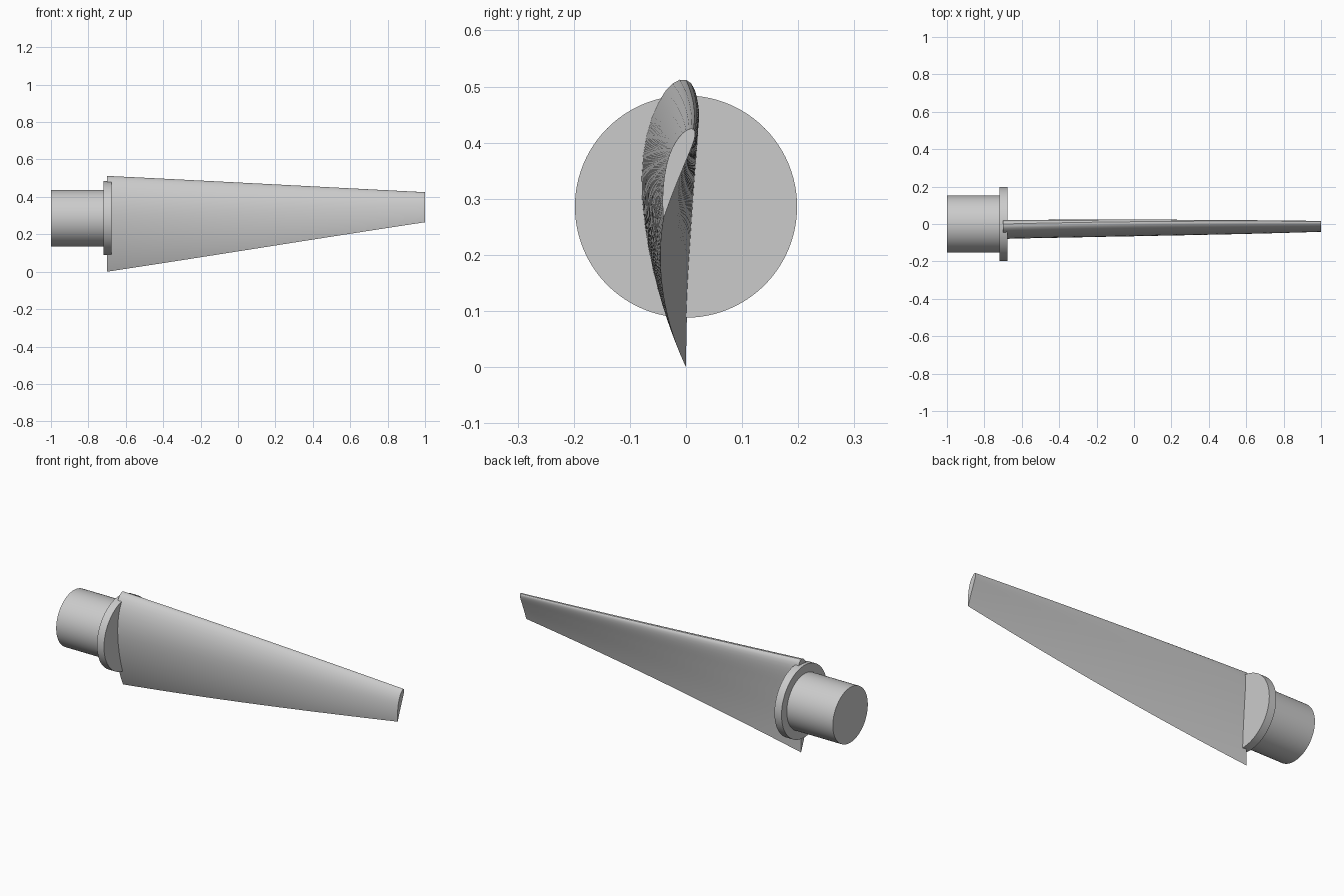
import bpy, bmesh
from math import sin, cos, pi, radians, sqrt, atan2
from mathutils import Matrix

cube = bpy.data.objects.get("Cube")
if cube:
    bpy.data.objects.remove(cube)

grey = bpy.data.materials.new("light grey metal")
grey.use_nodes = True
COLOUR = (0.6, 0.6, 0.6, 1)
grey.diffuse_color = COLOUR
grey.node_tree.nodes["Principled BSDF"].inputs["Base Color"].default_value = COLOUR


def finish(name, bm):
    bmesh.ops.recalc_face_normals(bm, faces=bm.faces)
    mesh = bpy.data.meshes.new(name)
    bm.to_mesh(mesh)
    bm.free()
    obj = bpy.data.objects.new(name, mesh)
    bpy.context.collection.objects.link(obj)
    mesh.materials.append(grey)
    bpy.ops.object.select_all(action='DESELECT')
    obj.select_set(True)
    bpy.context.view_layer.objects.active = obj
    bpy.ops.object.shade_smooth_by_angle(angle=radians(30))


def disc(name, x0, x1, radius):
    """Cylinder lying along x, on the hub axis."""
    bm = bmesh.new()
    place = Matrix.Translation(((x0 + x1) / 2, 0, 0.286)) @ Matrix.Rotation(pi / 2, 4, 'Y')
    bmesh.ops.create_cone(bm, cap_ends=True, segments=96, radius1=radius,
                          radius2=radius, depth=x1 - x0, matrix=place)
    finish(name, bm)


def airfoil(n=20, camber=0.064, peak=0.4, thick=0.187):
    """Unit-chord cambered section as (along chord, out) points, one closed loop."""
    upper, lower = [], []
    for i in range(n + 1):
        x = (1 - cos(pi * i / n)) / 2
        half = 5 * thick * (0.2969 * sqrt(x) - 0.126 * x - 0.3516 * x**2
                            + 0.2843 * x**3 - 0.1036 * x**4)
        span = peak if x < peak else 1 - peak
        mid = camber * (1 - ((x - peak) / span) ** 2)
        a = atan2(2 * camber * (peak - x), span ** 2)
        upper.append((x - half * sin(a), mid + half * cos(a)))
        lower.append((x + half * sin(a), mid - half * cos(a)))
    return upper[::-1] + lower[1:-1]


# Hub parts
disc("root_shaft", -1.0, -0.70, 0.152)
disc("root_flange", -0.72, -0.677, 0.198)

# Blade: tapered sections twisted about the quarter chord
bm = bmesh.new()
section, rings, steps = airfoil(), [], 24
for s in range(steps + 1):
    t = s / steps
    chord = 0.512 + (0.168 - 0.512) * t
    twist = radians(18.5) * t
    ring = []
    for u, v in section:
        up, out = (0.25 - u) * chord, -v * chord
        ring.append(bm.verts.new((-0.70 + 1.70 * t,
                                  out * cos(twist) + up * sin(twist),
                                  0.384 + up * cos(twist) - out * sin(twist))))
    rings.append(ring)
for a, b in zip(rings, rings[1:]):
    for i in range(len(a)):
        j = (i + 1) % len(a)
        bm.faces.new((a[i], a[j], b[j], b[i]))
bm.faces.new(rings[0])
bm.faces.new(rings[-1])
finish("blade", bm)
